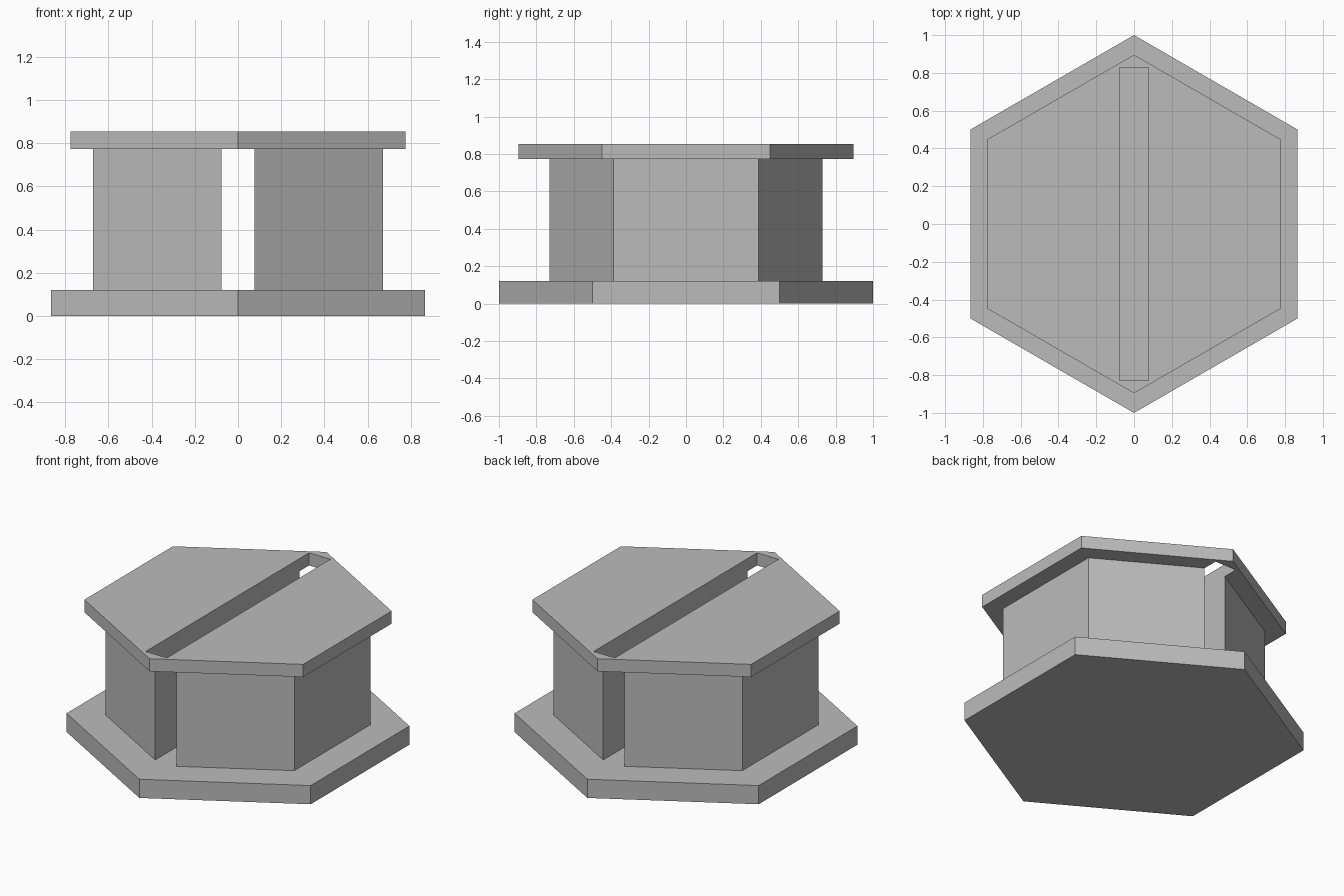
import bpy
import bmesh
from math import sin, cos, tau

cube = bpy.data.objects.get("Cube")
if cube:
    bpy.data.objects.remove(cube, do_unlink=True)

SLOT = 0.076        # half width of the slot
SLOT_END = 0.828    # half length of the slot in the cap
BASE_TOP, BODY_TOP, CAP_TOP = 0.12, 0.772, 0.853

grey = bpy.data.materials.new("plain grey")
grey.use_nodes = True
grey.diffuse_color = (0.5, 0.5, 0.5, 1)
grey.node_tree.nodes["Principled BSDF"].inputs["Base Color"].default_value = grey.diffuse_color


def prism(name, outline, bottom, top):
    """Extrude a flat outline from bottom to top."""
    bm = bmesh.new()
    face = bm.faces.new([bm.verts.new((x, y, bottom)) for x, y in outline])
    extruded = bmesh.ops.extrude_face_region(bm, geom=[face], use_keep_orig=True)
    upper = [v for v in extruded["geom"] if isinstance(v, bmesh.types.BMVert)]
    bmesh.ops.translate(bm, verts=upper, vec=(0, 0, top - bottom))
    bmesh.ops.recalc_face_normals(bm, faces=bm.faces)
    mesh = bpy.data.meshes.new(name)
    bm.to_mesh(mesh)
    bm.free()
    mesh.materials.append(grey)
    obj = bpy.data.objects.new(name, mesh)
    bpy.context.collection.objects.link(obj)
    return obj


def hexagon(radius):
    """Hexagon with corners pointing front and back."""
    return [(radius * sin(i * tau / 6), radius * cos(i * tau / 6)) for i in range(6)]


# Wide base plate
prism("base_plate", hexagon(1), 0, BASE_TOP)

# Body: two halves of a hexagon, parted by the slot
body_radius = 0.774
side = body_radius * cos(tau / 12)
inner_y = body_radius - SLOT * (body_radius / 2) / side
half = [(SLOT, -inner_y), (side, -body_radius / 2), (side, body_radius / 2), (SLOT, inner_y)]
for name, sign in (("body_left", 1), ("body_right", -1)):
    prism(name, [(sign * x, y) for x, y in half], BASE_TOP, BODY_TOP)

# Cap plate with a slot cut through it
cap = prism("cap_plate", hexagon(0.896), BODY_TOP, CAP_TOP)
slot = [(-SLOT, -SLOT_END), (SLOT, -SLOT_END), (SLOT, SLOT_END), (-SLOT, SLOT_END)]
cutter = prism("slot_cutter", slot, BODY_TOP - 0.1, CAP_TOP + 0.1)
cutter.hide_render = True
cut = cap.modifiers.new("slot", "BOOLEAN")
cut.operation = "DIFFERENCE"
cut.solver = "EXACT"
cut.object = cutter
bpy.context.view_layer.objects.active = cap
bpy.ops.object.modifier_apply(modifier=cut.name)
bpy.data.objects.remove(cutter, do_unlink=True)
